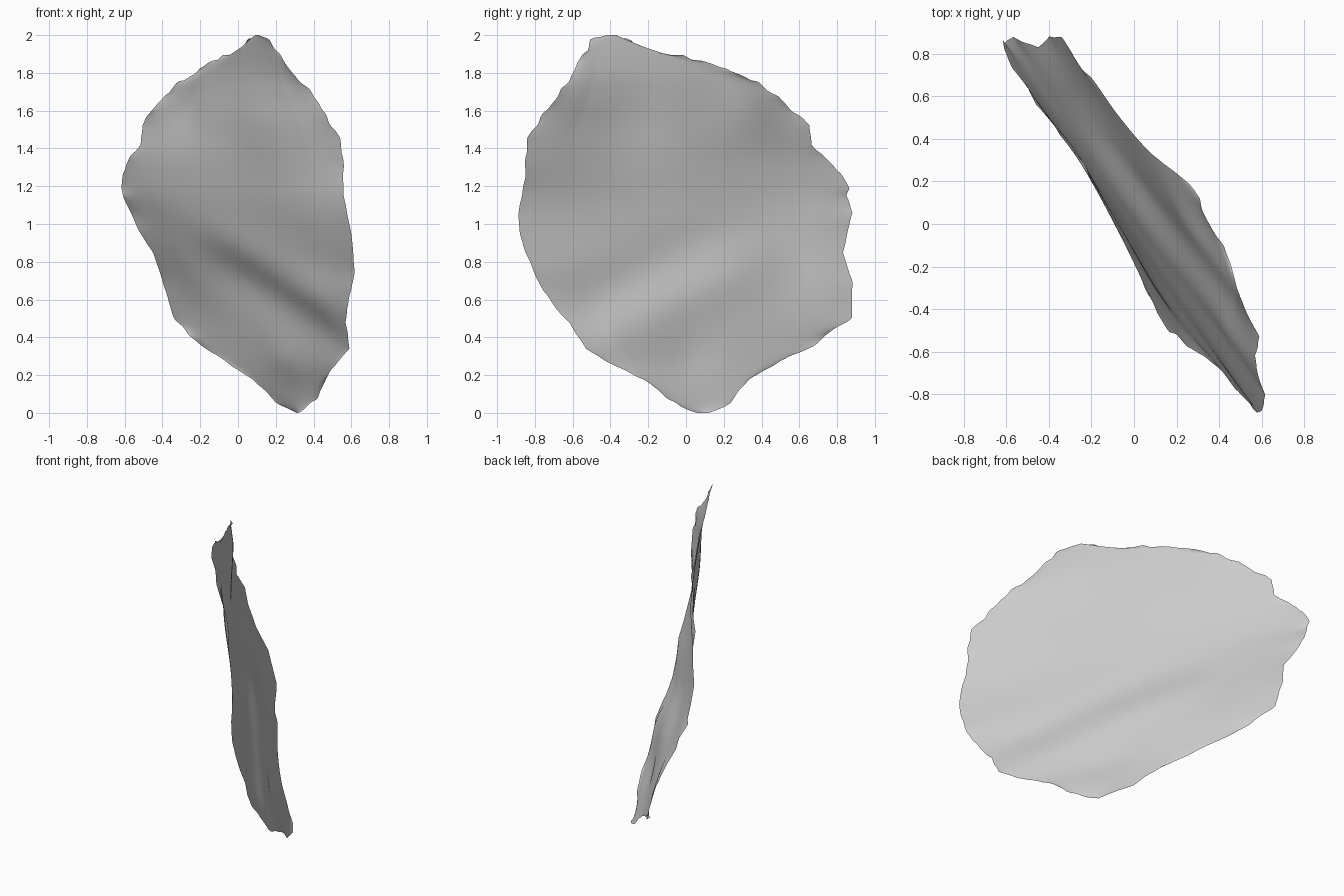
import bpy
import bmesh
import math
from mathutils import Vector, noise

ROWS = 170      # strips from the ground to the tip
COLUMNS = 80    # strips from the near edge to the far edge
HEIGHT = 2.0
CENTRE = Vector((0.02, 0, 1))

# Near edge of the sheet, from the tip down: (z, y, x)
NEAR_EDGE = [
    (2, -.42, .11), (1.97, -.5, .16), (1.92, -.53, .21), (1.86, -.58, .25),
    (1.8, -.6, .29), (1.74, -.64, .35), (1.7, -.67, .39), (1.64, -.71, .43),
    (1.6, -.74, .45), (1.54, -.78, .48), (1.46, -.84, .54), (1.3, -.85, .56),
    (1.16, -.87, .56), (1.05, -.89, .58), (.95, -.88, .6), (.85, -.85, .61),
    (.75, -.81, .62), (.65, -.76, .6), (.55, -.69, .58), (.48, -.62, .57),
    (.42, -.58, .58), (.34, -.53, .59), (.27, -.42, .53), (.21, -.29, .48),
    (.16, -.2, .46), (.08, -.1, .42), (.03, -.02, .36), (0, .06, .32),
]

# Far edge of the sheet, from the tip down: (z, y, x)
FAR_EDGE = [
    (2, -.37, .09), (1.97, -.32, .06), (1.92, -.22, .02), (1.89, -.05, -.06),
    (1.87, .04, -.11), (1.83, .2, -.2), (1.79, .28, -.23), (1.76, .36, -.3),
    (1.72, .42, -.35), (1.67, .49, -.39), (1.6, .56, -.46), (1.53, .66, -.51),
    (1.42, .67, -.52), (1.35, .73, -.57), (1.27, .82, -.61), (1.19, .87, -.62),
    (1.15, .85, -.61), (1.06, .885, -.57), (.97, .86, -.53), (.85, .83, -.45),
    (.7, .88, -.4), (.5, .88, -.34), (.46, .82, -.3), (.41, .74, -.26),
    (.36, .69, -.2), (.3, .56, -.11), (.24, .44, -.02), (.18, .34, .07),
    (.1, .27, .16), (.05, .24, .2), (.02, .18, .27), (0, .12, .31),
]

# Broad dents and swellings: (y, z, radius, height)
DENTS = [
    (-.35, 1.55, .28, -.042),
    (.35, 1.62, .17, .025),
    (.52, .78, .2, -.02),
    (0, .27, .15, -.015),
]


def edge_at(edge, z):
    """Interpolate (y, x) on an edge at a height."""
    for upper, lower in zip(edge, edge[1:]):
        if z >= lower[0]:
            t = (z - lower[0]) / (upper[0] - lower[0])
            return Vector(lower[1:]).lerp(Vector(upper[1:]), t)


def relief(y, z):
    """A slanting fold across the lower half, plus the dents."""
    d = (z - 0.72 - 0.42 * y) / 0.2
    height = -0.062 * d * math.exp(-d * d - ((y + 0.2) / 0.6) ** 2)
    for dy, dz, radius, amount in DENTS:
        height += amount * math.exp(-((y - dy) ** 2 + (z - dz) ** 2) / radius ** 2)
    return height


def build_sheet():
    bm = bmesh.new()
    grid = []
    for i in range(ROWS + 1):
        z = HEIGHT * i / ROWS
        near, far = edge_at(NEAR_EDGE, z), edge_at(FAR_EDGE, z)
        row = []
        for j in range(COLUMNS + 1):
            y, x = near.lerp(far, j / COLUMNS)
            row.append(bm.verts.new((x, y, z)))
        grid.append(row)
    for lower, upper in zip(grid, grid[1:]):
        for j in range(COLUMNS):
            bm.faces.new((lower[j], lower[j + 1], upper[j + 1], upper[j]))

    # chip the rim, more roughly towards the top
    for v in bm.verts:
        if v.is_boundary and 0 < v.co.z < HEIGHT:
            rough = 0.008 + 0.02 * max(0, v.co.z - 1)
            chip = (noise.noise(v.co * 13) + 0.1) * rough
            v.co += (CENTRE - v.co) * chip

    # relax the inside between the fixed edges, then press in the relief
    inner = [v for v in bm.verts if not v.is_boundary]
    for _ in range(170):
        bmesh.ops.smooth_vert(bm, verts=inner, factor=0.5, use_axis_x=True,
                              use_axis_y=True, use_axis_z=True)
    for i, row in enumerate(grid):
        for j, v in enumerate(row):
            s, t = j / COLUMNS, i / ROWS
            fade = min(1, 8 * s * (1 - s)) * min(1, 8 * t * (1 - t))
            v.co.x += fade * relief(v.co.y, v.co.z)

    mesh = bpy.data.meshes.new("stone_sheet")
    bm.to_mesh(mesh)
    bm.free()
    mesh.shade_smooth()
    sheet = bpy.data.objects.new("stone_sheet", mesh)
    bpy.context.collection.objects.link(sheet)
    return sheet


def flat_material(name, colour):
    mat = bpy.data.materials.new(name)
    mat.use_nodes = True
    mat.diffuse_color = colour
    shader = next(n for n in mat.node_tree.nodes if n.type == "BSDF_PRINCIPLED")
    shader.inputs["Base Color"].default_value = colour
    return mat


default_cube = bpy.data.objects.get("Cube")
if default_cube:
    bpy.data.objects.remove(default_cube, do_unlink=True)

sheet = build_sheet()
sheet.data.materials.append(flat_material("light_grey", (0.6, 0.6, 0.6, 1)))
